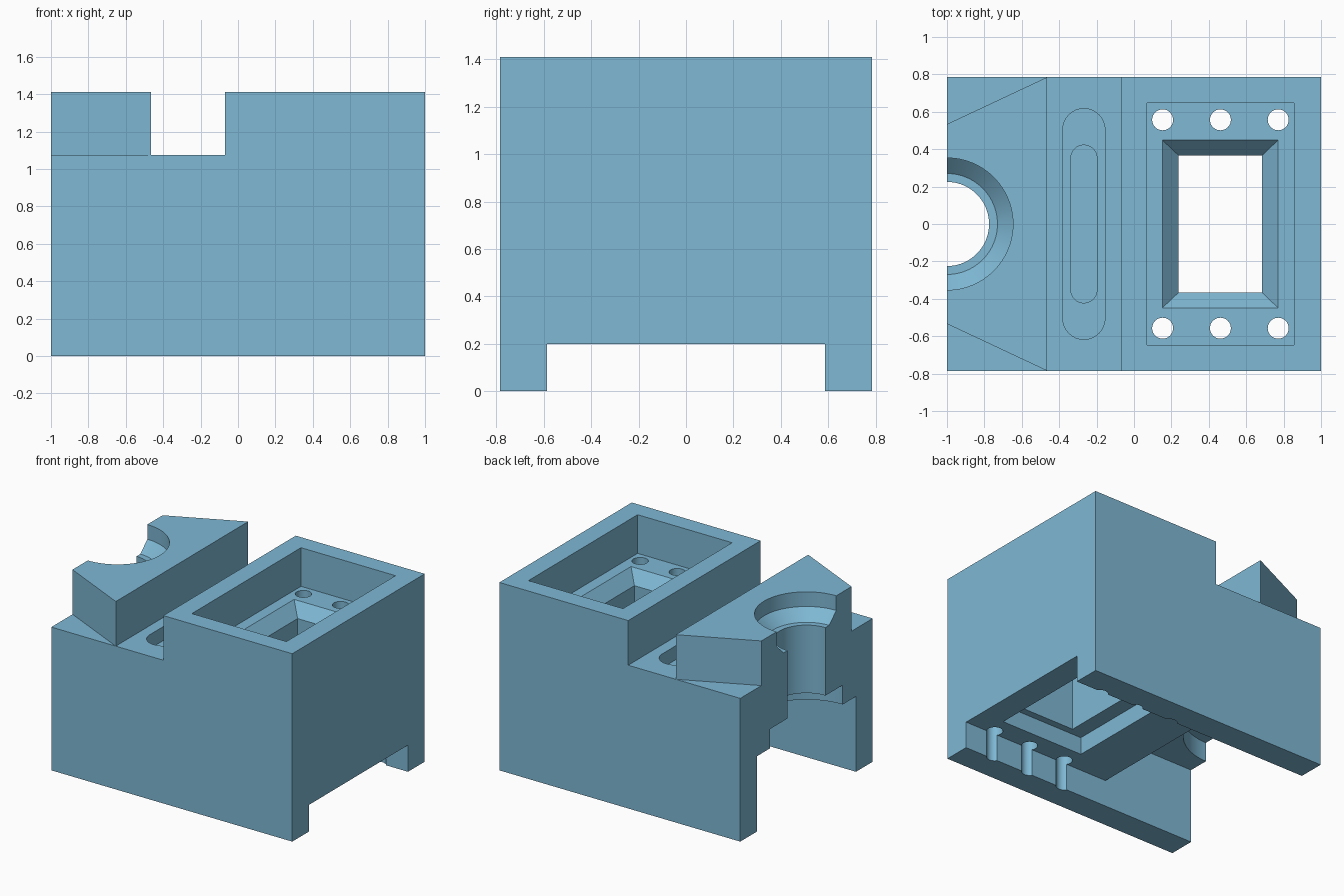
import bpy, bmesh, math

if "Cube" in bpy.data.objects:
    bpy.data.objects.remove(bpy.data.objects["Cube"])


def rect(x0, x1, y0, y1):
    return [(x0, y0), (x1, y0), (x1, y1), (x0, y1)]


def circle(x, y, r, n=64):
    return [(x + r * math.cos(2 * math.pi * i / n), y + r * math.sin(2 * math.pi * i / n)) for i in range(n)]


def stadium(x, r, half_len, n=16):
    pts = []
    for side, start in ((1, 0), (-1, math.pi)):
        for i in range(n + 1):
            a = start + math.pi * i / n
            pts.append((x + r * math.cos(a), side * (half_len - r) + r * math.sin(a)))
    return pts


def loft(name, sections):
    """Closed solid through a stack of (outline, z) sections."""
    bm = bmesh.new()
    rings = [[bm.verts.new((x, y, z)) for x, y in pts] for pts, z in sections]
    n = len(rings[0])
    for a, b in zip(rings, rings[1:]):
        for i in range(n):
            j = (i + 1) % n
            bm.faces.new((a[i], a[j], b[j], b[i]))
    bm.faces.new(rings[0][::-1])
    bm.faces.new(rings[-1])
    bmesh.ops.recalc_face_normals(bm, faces=bm.faces)
    mesh = bpy.data.meshes.new(name)
    bm.to_mesh(mesh)
    bm.free()
    mesh.materials.append(blue)
    obj = bpy.data.objects.new(name, mesh)
    bpy.context.collection.objects.link(obj)
    return obj


def cut(name, *sections):
    """Carve a lofted solid out of the body."""
    cutter = loft(name, sections)
    cutter.hide_render = True
    mod = body.modifiers.new(name, 'BOOLEAN')
    mod.operation = 'DIFFERENCE'
    mod.solver = 'EXACT'
    mod.object = cutter
    bpy.ops.object.modifier_apply(modifier=mod.name)
    bpy.data.objects.remove(cutter)


# Painted blue metal
blue = bpy.data.materials.new("blue_paint")
blue.diffuse_color = (0.21, 0.48, 0.66, 1)
blue.use_nodes = True
blue.node_tree.nodes["Principled BSDF"].inputs["Base Color"].default_value = blue.diffuse_color

# Solid block
block = rect(-1, 1, -0.785, 0.785)
body = loft("housing_block", [(block, 0), (block, 1.41)])
bpy.context.view_layer.objects.active = body
body.select_set(True)

# Cross slot and the angled flanks of the bearing block
flank = [(-0.07, -1), (-0.07, 1), (-1.2, 1), (-1.2, 0.44), (-0.465, 0.785),
         (-0.465, -0.785), (-1.2, -0.44), (-1.2, -1)]
cut("cross_slot", (flank, 1.075), (flank, 1.6))

# Underside channel, taller towards the bearing end
low, high = rect(-1.2, 1.2, -0.587, 0.587), rect(-1.2, -0.24, -0.587, 0.587)
cut("channel", (low, -0.2), (low, 0.2))
cut("tall_channel", (high, 0.1), (high, 0.565))

# Half bore with lower counterbore and upper funnel seat
steps = [(0.43, 0.5), (0.43, 0.71), (0.225, 0.71), (0.225, 1.22),
         (0.27, 1.22), (0.353, 1.30), (0.353, 1.6)]
cut("half_bore", *[(circle(-1, 0, r, 96), z) for r, z in steps])

# Stepped blind slot in the cross slot floor
outer, inner = stadium(-0.268, 0.113, 0.617), stadium(-0.268, 0.07, 0.422)
cut("blind_slot", (inner, 0.85), (inner, 0.97), (outer, 0.97), (outer, 1.3))

# Rectangular window: bottom recess, shaft, bevel and top pocket
under = rect(0.12, 0.81, -0.42, 0.42)
shaft = rect(0.238, 0.685, -0.367, 0.367)
bevel = rect(0.152, 0.77, -0.448, 0.448)
pocket = rect(0.07, 0.855, -0.647, 0.647)
cut("window", (under, 0.1), (under, 0.33), (shaft, 0.33), (shaft, 1.03),
    (bevel, 1.12), (pocket, 1.12), (pocket, 1.6))

# Bolt holes along both sides of the window
for x in (0.153, 0.462, 0.771):
    for y in (-0.557, 0.557):
        hole = circle(x, y, 0.056, 32)
        cut("bolt_hole", (hole, -0.2), (hole, 1.3))

bpy.ops.object.shade_smooth_by_angle(angle=math.radians(25))
